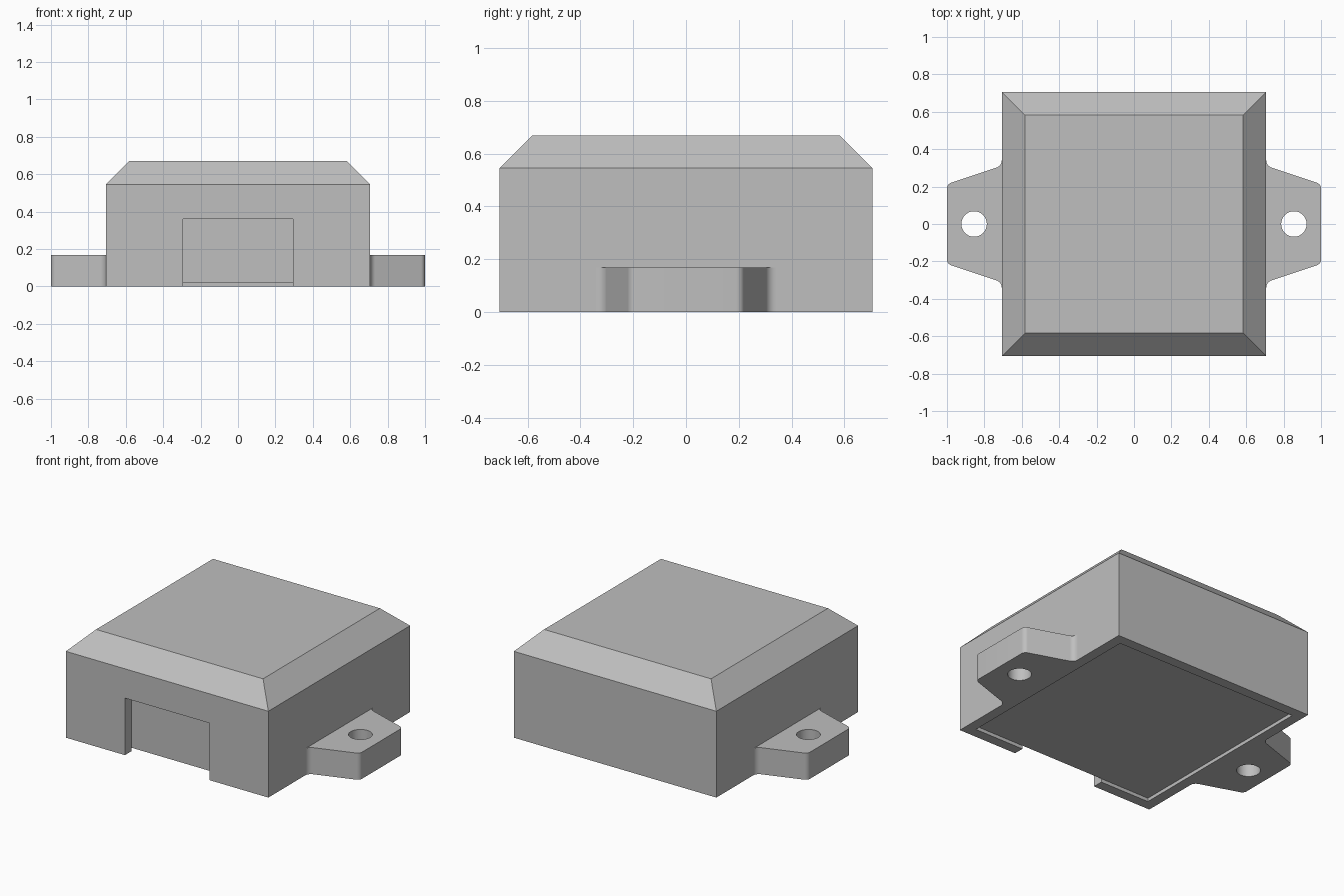
import bpy, bmesh, math

cube = bpy.data.objects.get("Cube")
if cube:
    bpy.data.objects.remove(cube, do_unlink=True)

HALF = 0.707      # half width of the case
TOP = 0.583       # half width of the flat top
WALL = 0.065      # wall thickness
GREY = (0.52, 0.52, 0.52, 1)

mat = bpy.data.materials.new("grey plastic")
mat.use_nodes = True
mat.diffuse_color = GREY
mat.node_tree.nodes["Principled BSDF"].inputs["Base Color"].default_value = GREY


def loft(name, rings):
    """Closed solid skinned through rings of equal point count."""
    bm = bmesh.new()
    loops = [[bm.verts.new(p) for p in ring] for ring in rings]
    n = len(loops[0])
    for low, high in zip(loops, loops[1:]):
        for i in range(n):
            j = (i + 1) % n
            bm.faces.new((low[i], low[j], high[j], high[i]))
    bm.faces.new(loops[0][::-1])
    bm.faces.new(loops[-1])
    bmesh.ops.recalc_face_normals(bm, faces=bm.faces)
    mesh = bpy.data.meshes.new(name)
    bm.to_mesh(mesh)
    bm.free()
    mesh.materials.append(mat)
    obj = bpy.data.objects.new(name, mesh)
    bpy.context.collection.objects.link(obj)
    return obj


def prism(name, outline, z0, z1):
    return loft(name, [[(x, y, z) for x, y in outline] for z in (z0, z1)])


def rect(x0, x1, y0, y1):
    return [(x0, y0), (x1, y0), (x1, y1), (x0, y1)]


def activate(obj):
    bpy.ops.object.select_all(action='DESELECT')
    obj.select_set(True)
    bpy.context.view_layer.objects.active = obj


def cut(obj, cutter):
    cutter.hide_render = True
    mod = obj.modifiers.new("cut", 'BOOLEAN')
    mod.operation = 'DIFFERENCE'
    mod.solver = 'EXACT'
    mod.object = cutter
    activate(obj)
    bpy.ops.object.modifier_apply(modifier=mod.name)
    bpy.data.objects.remove(cutter, do_unlink=True)


# Case with a sloped rim around the flat top
case = loft("case", [
    [(x, y, z) for x, y in rect(-h, h, -h, h)]
    for h, z in ((HALF, 0), (HALF, 0.545), (TOP, 0.669))])

# Shallow recess in the underside, and the connector notch in the front wall
inner = HALF - WALL
cut(case, prism("recess_cutter", rect(-inner, inner, -inner, inner), -0.1, 0.022))
cut(case, prism("notch_cutter", rect(-0.295, 0.295, -0.8, -inner), -0.1, 0.36))


def arc(cx, cy, r, a0, a1, steps=8):
    angles = [math.radians(a0 + (a1 - a0) * i / steps) for i in range(steps + 1)]
    return [(cx + r * math.cos(a), cy + r * math.sin(a)) for a in angles]


# Mounting ears: tapered tabs with rounded corners and a screw hole
fillet = arc(HALF + 0.04, 0.34, 0.04, 180, 251)
corner = arc(0.968, 0.19, 0.032, 71, 0)
upper = fillet + corner
outline = upper + [(x, -y) for x, y in reversed(upper)]
for side, sign in (("left", 1), ("right", -1)):
    ear = prism(side + "_mounting_ear", [(sign * x, y) for x, y in outline], 0, 0.168)
    hole = arc(sign * 0.855, 0, 0.068, 0, 360, 48)[:-1]
    cut(ear, prism("hole_cutter", hole, -0.1, 0.3))
    activate(ear)
    bpy.ops.object.shade_smooth_by_angle(angle=math.radians(30))
